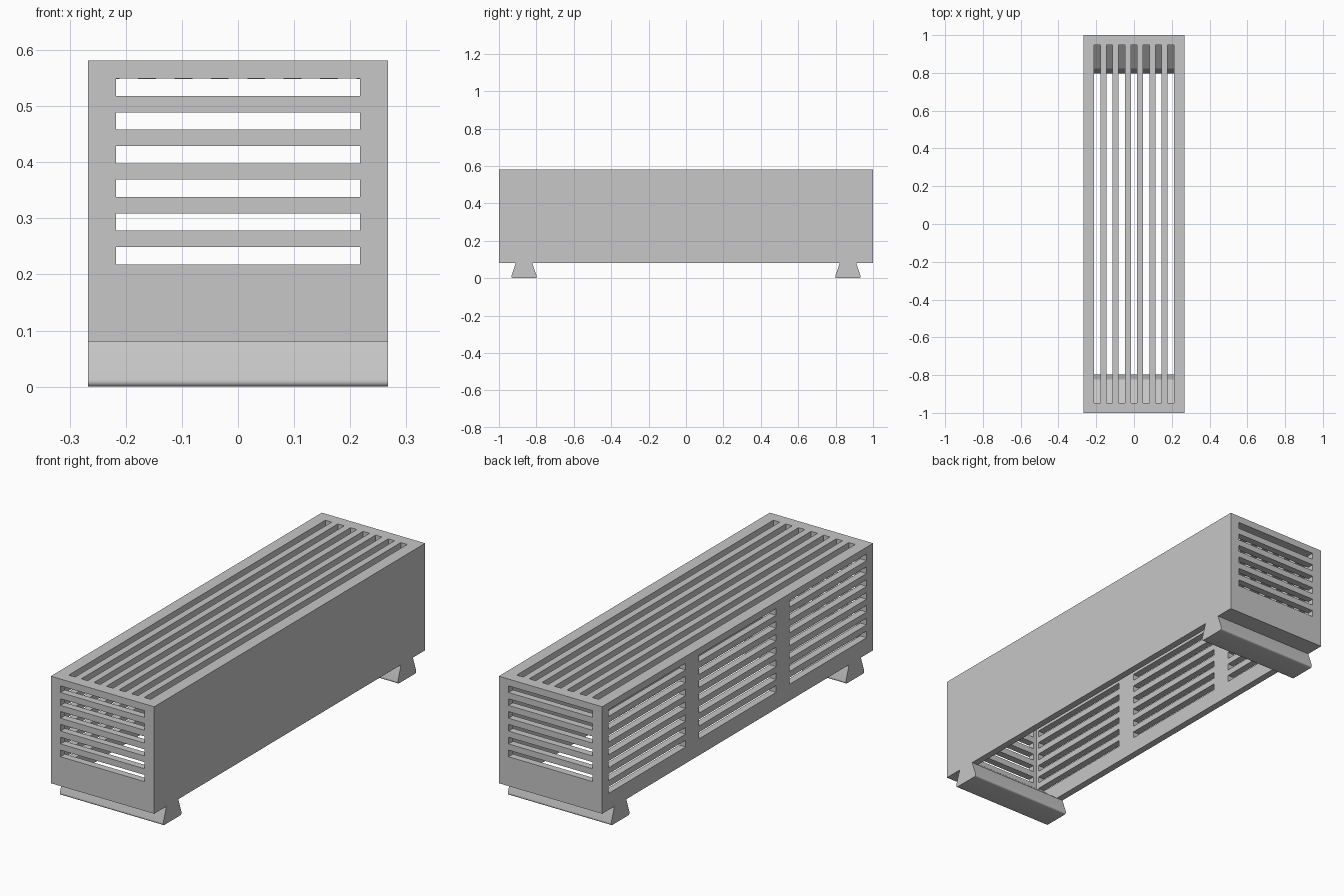
import bpy
import bmesh
from mathutils import Matrix, Vector

if "Cube" in bpy.data.objects:
    bpy.data.objects.remove(bpy.data.objects["Cube"], do_unlink=True)

HALF_W, HALF_L = 0.267, 1.0
BOTTOM, TOP = 0.081, 0.581
WALL = 0.033
SLOT, PITCH = 0.031, 0.06

grey = bpy.data.materials.new("light_grey_metal")
grey.use_nodes = True
grey.diffuse_color = (0.57, 0.57, 0.57, 1)
grey.node_tree.nodes["Principled BSDF"].inputs["Base Color"].default_value = grey.diffuse_color


def make_object(name, bm):
    bmesh.ops.recalc_face_normals(bm, faces=bm.faces)
    mesh = bpy.data.meshes.new(name)
    bm.to_mesh(mesh)
    bm.free()
    mesh.materials.append(grey)
    obj = bpy.data.objects.new(name, mesh)
    bpy.context.collection.objects.link(obj)
    return obj


def boxes(name, spans):
    """One object holding a box for each (low corner, high corner) pair."""
    bm = bmesh.new()
    for low, high in spans:
        low, high = Vector(low), Vector(high)
        matrix = Matrix.Translation((low + high) / 2) @ Matrix.Diagonal((*(high - low), 1))
        bmesh.ops.create_cube(bm, size=1, matrix=matrix)
    return make_object(name, bm)


def activate(obj):
    bpy.ops.object.select_all(action='DESELECT')
    obj.select_set(True)
    bpy.context.view_layer.objects.active = obj


def cut(obj, name, spans):
    cutter = boxes(name, spans)
    cutter.hide_render = True
    mod = obj.modifiers.new(name, 'BOOLEAN')
    mod.operation, mod.solver, mod.object = 'DIFFERENCE', 'EXACT', cutter
    activate(obj)
    bpy.ops.object.modifier_apply(modifier=name)
    bpy.data.objects.remove(cutter, do_unlink=True)


def extrude_profile(name, points, half_width, bevel_low=0.0):
    """Extrude a (y, z) profile across x, optionally rounding its lowest long edges."""
    bm = bmesh.new()
    face = bm.faces.new([bm.verts.new((-half_width, y, z)) for y, z in points])
    result = bmesh.ops.extrude_face_region(bm, geom=[face])
    moved = [v for v in result["geom"] if isinstance(v, bmesh.types.BMVert)]
    bmesh.ops.translate(bm, verts=moved, vec=(2 * half_width, 0, 0))
    if bevel_low:
        edges = [e for e in bm.edges if all(v.co.z < 0.001 for v in e.verts)
                 and abs(e.verts[0].co.x - e.verts[1].co.x) > half_width]
        bmesh.ops.bevel(bm, geom=edges, offset=bevel_low, segments=5, profile=0.5, affect='EDGES')
    return make_object(name, bm)


# Housing: hollow, open underneath, slotted on the top, both ends and the right side
housing = boxes("housing", [((-HALF_W, -HALF_L, BOTTOM), (HALF_W, HALF_L, TOP))])
cut(housing, "cavity_cutter", [((WALL - HALF_W, WALL - HALF_L, -0.1),
                                (HALF_W - WALL, HALF_L - WALL, TOP - WALL))])

slot_tops = [0.549 - PITCH * i for i in range(7)]
cut(housing, "end_slot_cutter", [((-0.217, s - 0.1, z - SLOT), (0.217, s + 0.1, z))
                                 for s in (-HALF_L, HALF_L) for z in slot_tops[:6]])
cut(housing, "side_slot_cutter", [((-HALF_W - 0.05, y - 0.284, z - SLOT), (-HALF_W + 0.1, y + 0.284, z))
                                  for y in (-0.668, 0, 0.668) for z in slot_tops])
cut(housing, "top_slot_cutter", [((x - 0.0165, -0.947, TOP - 0.1), (x + 0.0165, 0.947, TOP + 0.1))
                                 for x in [0.065 * i for i in range(-3, 4)]])

# Feet flare toward the ground; a sloped wedge ties each one to its end wall
for side, label in ((-1, "front"), (1, "back")):
    mid = 0.866
    foot = [(mid - 0.044, BOTTOM), (mid - 0.072, 0), (mid + 0.072, 0), (mid + 0.044, BOTTOM)]
    wedge = [(mid - 0.044, BOTTOM), (HALF_L - WALL, BOTTOM), (HALF_L - WALL, 0.195)]
    foot_obj = extrude_profile(label + "_foot", [(side * y, z) for y, z in foot], HALF_W, 0.014)
    activate(foot_obj)
    bpy.ops.object.shade_smooth_by_angle(angle=0.6)
    extrude_profile(label + "_corner_wedge", [(side * y, z) for y, z in wedge], HALF_W - WALL)
